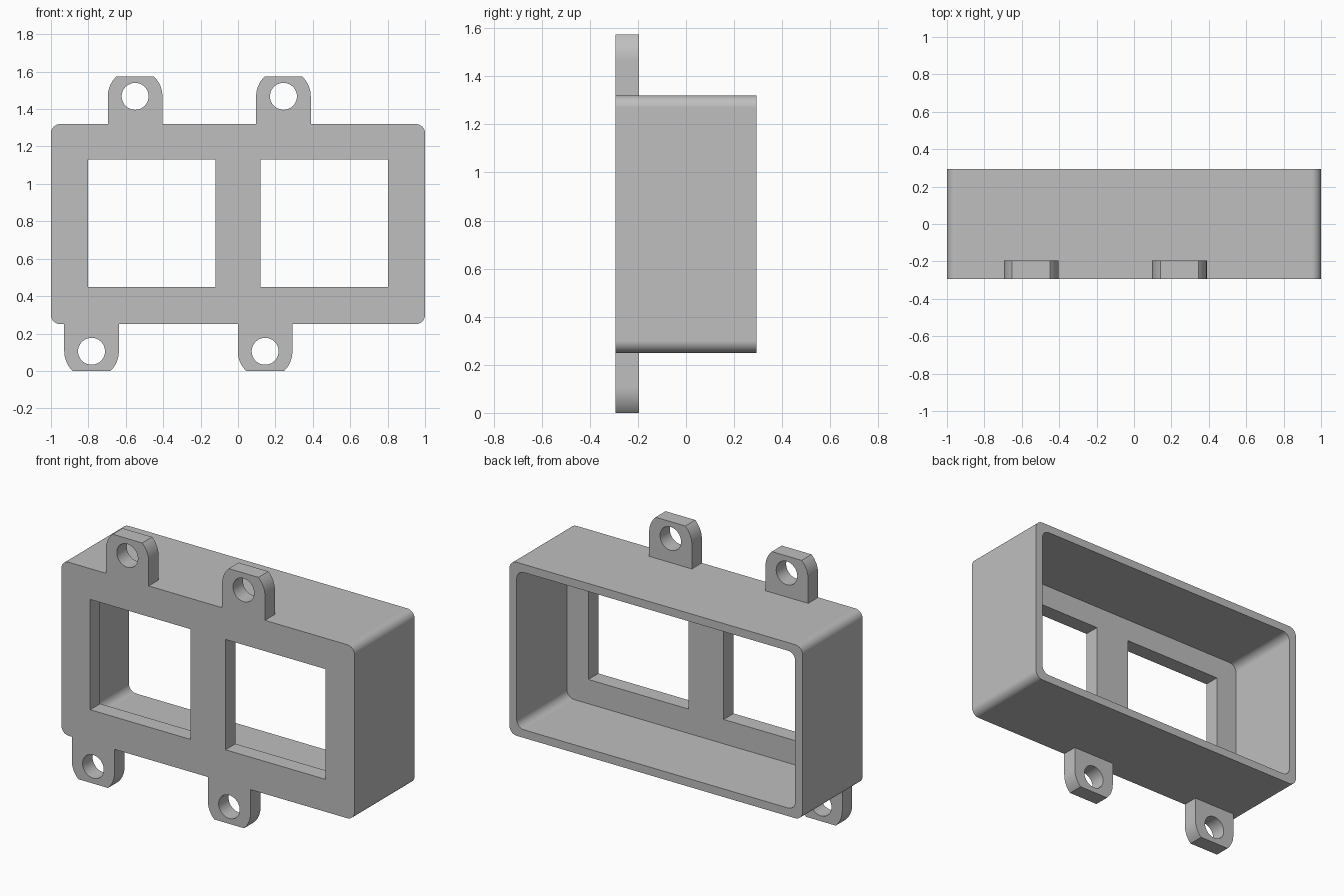
import bpy
import bmesh
from math import asin, cos, pi, sin

default_cube = bpy.data.objects.get("Cube")
if default_cube:
    bpy.data.objects.remove(default_cube, do_unlink=True)

# Single grey plastic
grey = bpy.data.materials.new("grey_plastic")
grey.use_nodes = True
colour = (0.52, 0.52, 0.52, 1)
grey.diffuse_color = colour
grey.node_tree.nodes["Principled BSDF"].inputs["Base Color"].default_value = colour

FRONT, BACK = -0.293, 0.293
PLATE = 0.097          # thickness of front plate and lugs
WALL = 0.05
BOTTOM, TOP = 0.25, 1.32


def arc(cx, cz, r, a0, a1, steps):
    return [(cx + r * cos(a0 + (a1 - a0) * i / steps),
             cz + r * sin(a0 + (a1 - a0) * i / steps)) for i in range(steps + 1)]


def rounded_rect(x0, x1, z0, z1, r):
    corners = [(x1 - r, z1 - r), (x0 + r, z1 - r), (x0 + r, z0 + r), (x1 - r, z0 + r)]
    points = []
    for i, (cx, cz) in enumerate(corners):
        points += arc(cx, cz, r, i * pi / 2, (i + 1) * pi / 2, 8)
    return points


def prism(name, outline, y0, y1):
    """Extrude an x-z outline from y0 to y1."""
    bm = bmesh.new()
    face = bm.faces.new([bm.verts.new((x, y0, z)) for x, z in outline])
    grown = bmesh.ops.extrude_face_region(bm, geom=[face])["geom"]
    for v in grown:
        if isinstance(v, bmesh.types.BMVert):
            v.co.y = y1
    bmesh.ops.recalc_face_normals(bm, faces=bm.faces)
    mesh = bpy.data.meshes.new(name)
    bm.to_mesh(mesh)
    bm.free()
    mesh.materials.append(grey)
    obj = bpy.data.objects.new(name, mesh)
    bpy.context.collection.objects.link(obj)
    return obj


def combine(target, tool, operation):
    """Apply a boolean and discard the tool."""
    tool.hide_render = True
    mod = target.modifiers.new(operation.lower(), "BOOLEAN")
    mod.operation, mod.object, mod.solver = operation, tool, "EXACT"
    bpy.ops.object.select_all(action="DESELECT")
    bpy.context.view_layer.objects.active = target
    target.select_set(True)
    bpy.ops.object.modifier_apply(modifier=mod.name)
    bpy.data.objects.remove(tool, do_unlink=True)


# Open-backed box with rounded corners
housing = prism("housing", rounded_rect(-1, 1, BOTTOM, TOP, 0.05), FRONT, BACK)
cavity = prism("cavity_cutter", rounded_rect(-1 + WALL, 1 - WALL, BOTTOM + WALL,
               TOP - WALL, 0.05), FRONT + PLATE, BACK + 0.1)
combine(housing, cavity, "DIFFERENCE")

# Two square windows in the front plate
for side in (-1, 1):
    inner, outer = side * 0.12, side * 0.803
    window = prism("window_cutter", [(inner, 0.45), (outer, 0.45), (outer, 1.13),
                   (inner, 1.13)], FRONT - 0.1, FRONT + PLATE + 0.1)
    combine(housing, window, "DIFFERENCE")

# Mounting lugs: round ends trimmed flat, each with a screw hole
LUG_R, FLAT = 0.146, 0.105
trim = asin(FLAT / LUG_R)
lugs = [(-0.55, 1.468, 1), (0.243, 1.468, 1), (-0.783, FLAT, -1), (0.145, FLAT, -1)]
for x, z, up in lugs:
    root = (TOP - 0.03 if up > 0 else BOTTOM + 0.03) - z
    shape = [(LUG_R, root * up)] + arc(0, 0, LUG_R, 0, trim, 10)
    shape += [(-px, pz) for px, pz in reversed(shape)]
    lug = prism("mounting_lug", [(x + px, z + pz * up) for px, pz in shape],
                FRONT, FRONT + PLATE)
    combine(housing, lug, "UNION")
    hole = prism("screw_hole_cutter", arc(x, z, 0.072, 0, 2 * pi, 40)[:-1],
                 FRONT - 0.1, FRONT + PLATE + 0.1)
    combine(housing, hole, "DIFFERENCE")

# Smooth rounds, crisp edges, clean flats
bpy.ops.object.shade_smooth_by_angle(angle=pi / 6)
weighted = housing.modifiers.new("weighted_normals", "WEIGHTED_NORMAL")
weighted.keep_sharp = True
